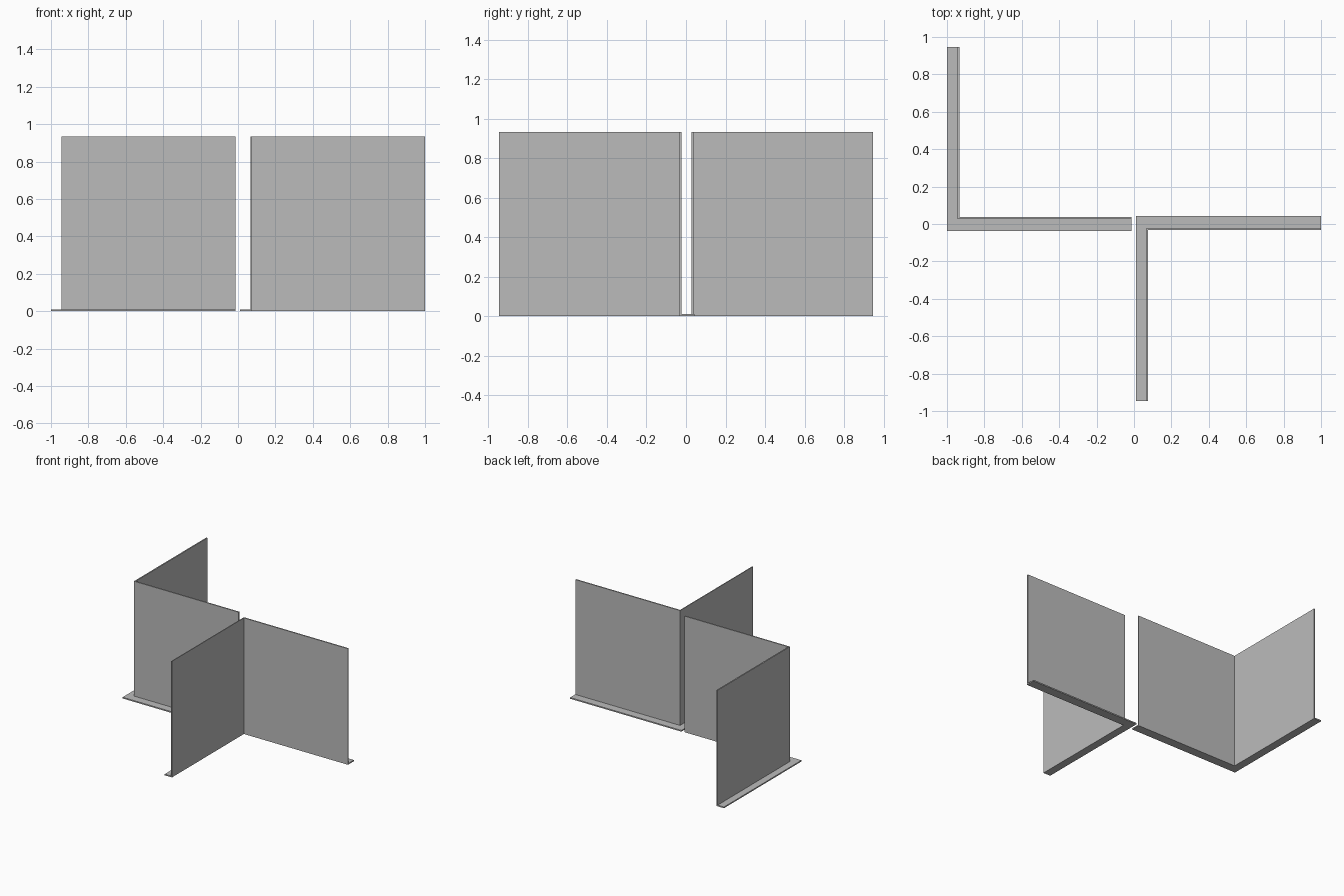
import bpy
import bmesh

if "Cube" in bpy.data.objects:
    bpy.data.objects.remove(bpy.data.objects["Cube"])

HEIGHT = 0.933
BASE = 0.01

grey = bpy.data.materials.new("mid grey")
grey.diffuse_color = (0.5, 0.5, 0.5, 1)
grey.use_nodes = True
grey.node_tree.nodes["Principled BSDF"].inputs["Base Color"].default_value = grey.diffuse_color


def extrude_outline(name, points, z0, z1):
    """Solid prism from a plan outline."""
    bm = bmesh.new()
    face = bm.faces.new([bm.verts.new((x, y, z0)) for x, y in points])
    top = bmesh.ops.extrude_face_region(bm, geom=[face])["geom"]
    bmesh.ops.translate(bm, vec=(0, 0, z1 - z0),
                        verts=[v for v in top if isinstance(v, bmesh.types.BMVert)])
    bmesh.ops.recalc_face_normals(bm, faces=bm.faces)
    mesh = bpy.data.meshes.new(name)
    bm.to_mesh(mesh)
    bm.free()
    mesh.materials.append(grey)
    obj = bpy.data.objects.new(name, mesh)
    bpy.context.collection.objects.link(obj)


def ell(cx, cy, ex, ey, tx, ty):
    """L-shaped plan: corner, far ends of both arms, arm thicknesses."""
    return [(cx, cy), (ex, cy), (ex, cy + ty), (cx + tx, cy + ty),
            (cx + tx, ey), (cx, ey)]


# Left corner panel: arms run right and back, walls on the inner edge
extrude_outline("left_base", ell(-1.0, -0.037, -0.014, 0.946, 0.066, 0.074), 0, BASE)
extrude_outline("left_wall", ell(-0.944, 0.027, -0.014, 0.946, 0.010, 0.010), BASE, HEIGHT)

# Right corner panel: arms run right and forward, walls on the inner edge
extrude_outline("right_base", ell(0.011, 0.043, 1.0, -0.946, 0.064, -0.075), 0, BASE)
extrude_outline("right_wall", ell(0.068, -0.022, 1.0, -0.946, 0.007, -0.010), BASE, HEIGHT)
